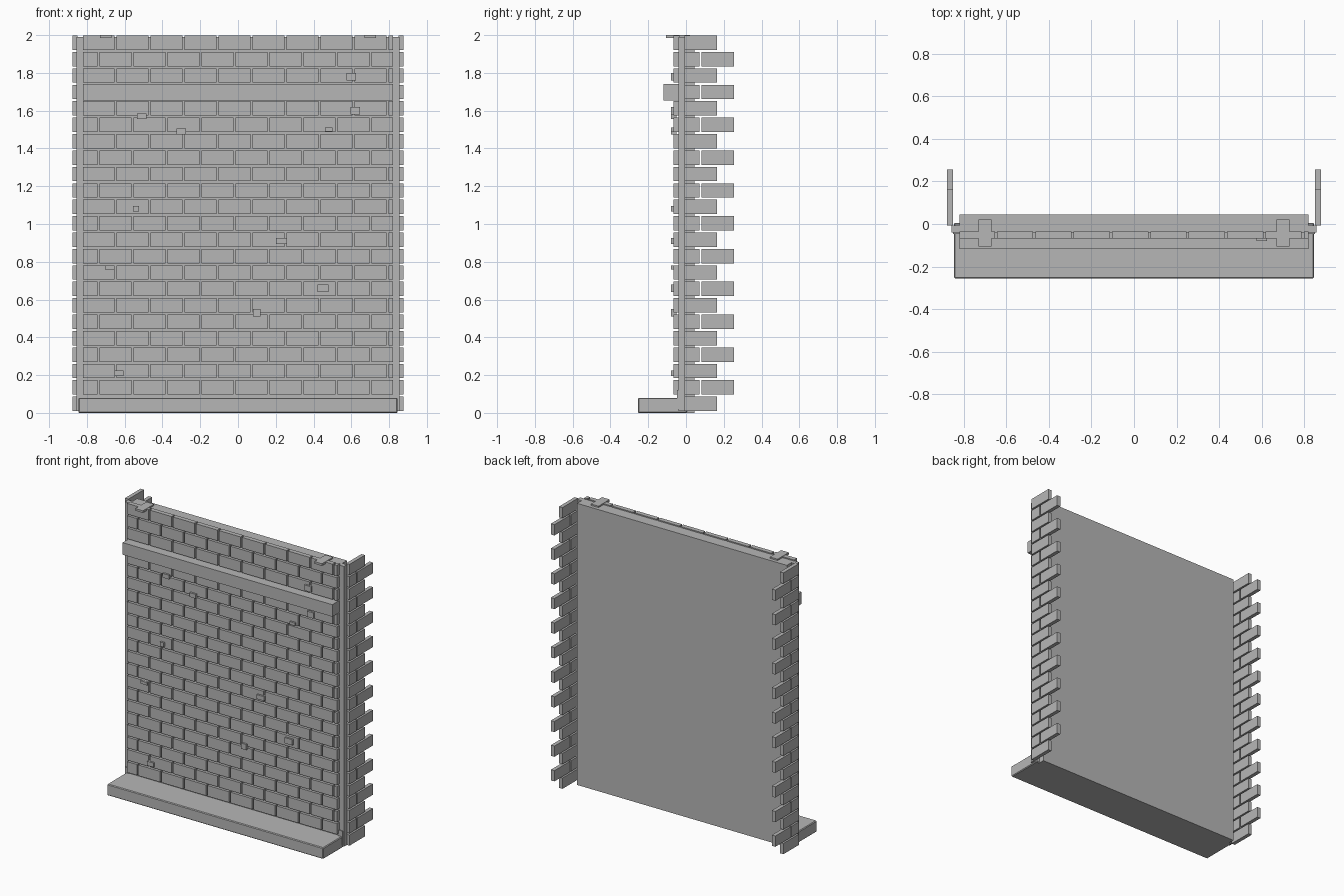
import bpy
import bmesh
from mathutils import Matrix, Vector

cube = bpy.data.objects.get("Cube")
if cube:
    bpy.data.objects.remove(cube, do_unlink=True)

stone = bpy.data.materials.new("grey_stone")
stone.use_nodes = True
colour = (0.47, 0.47, 0.47, 1)
stone.diffuse_color = colour
stone.node_tree.nodes["Principled BSDF"].inputs["Base Color"].default_value = colour


def build(name, boxes, bevel=0):
    """Make one object from boxes given as (x range, y range, z range)."""
    bm = bmesh.new()
    for ranges in boxes:
        centre = Vector([(a + b) / 2 for a, b in ranges])
        size = [b - a for a, b in ranges]
        bmesh.ops.create_cube(bm, size=1, matrix=Matrix.Translation(centre) @ Matrix.Diagonal((*size, 1)))
    mesh = bpy.data.meshes.new(name)
    bm.to_mesh(mesh)
    bm.free()
    mesh.materials.append(stone)
    obj = bpy.data.objects.new(name, mesh)
    bpy.context.collection.objects.link(obj)
    if bevel:
        mod = obj.modifiers.new("Bevel", "BEVEL")
        mod.width = bevel
        mod.segments = 1
    return obj


HALF = 0.82          # half width of the wall
ROWS = 23
PITCH = 0.0869       # course height with its joint
BRICK = 0.18         # brick length with its joint
GAP = 0.01
BAND_ROW = 19


def course(row):
    middle = 0.048 + PITCH * row
    return middle - 0.038, min(middle + 0.038, 2)


# Backing wall, base slab and projecting band
build("backing_wall", [((-HALF, HALF), (-0.04, 0.045), (0, 1.99))])
build("base_slab", [((-0.845, 0.845), (-0.255, 0.005), (0, 0.08))], 0.005)
build("projecting_band", [((-HALF, HALF), (-0.118, -0.03), (1.655, 1.74))])

# Front bricks in running bond, trimmed at both ends
bricks = []
for row in range(1, ROWS):
    if row == BAND_ROW:
        continue
    start = -0.828 if row % 2 == 0 else -0.918
    for i in range(11):
        left = max(start + i * BRICK + GAP / 2, -HALF)
        right = min(start + (i + 1) * BRICK - GAP / 2, HALF)
        if right - left > 0.01:
            bricks.append(((left, right), (-0.067, -0.035), course(row)))
build("front_bricks", bricks)

# Toothed brick returns and corner strips on both sides
for side, sign in (("left", 1), ("right", -1)):
    def span(a, b):
        return tuple(sorted((a * sign, b * sign)))

    teeth = []
    for row in range(ROWS):
        pieces = [(-0.008, 0.072), (0.082, 0.255)] if row % 2 else [(-0.008, 0.165)]
        teeth += [(span(0.85, 0.877), piece, course(row)) for piece in pieces]
    build(side + "_return_bricks", teeth)
    build(side + "_corner_strip", [(span(HALF, 0.856), (-0.04, -0.006), (0.01, 1.99))])
    build(side + "_corner_foot", [(span(HALF, 0.85), (-0.047, -0.036), (0.02, 0.12))])
    build(side + "_top_clamp", [(span(0.67, 0.73), (-0.105, 0.02), (1.985, 2))])

# Small raised chips on the brick face: centre x, centre z, width, height
chips = [
    (0.6, 1.78, 0.05, 0.04), (0.62, 1.6, 0.05, 0.04), (-0.51, 1.57, 0.05, 0.03),
    (-0.3, 1.49, 0.05, 0.03), (0.48, 1.5, 0.04, 0.02), (-0.54, 1.08, 0.03, 0.03),
    (0.23, 0.91, 0.06, 0.03), (-0.68, 0.77, 0.05, 0.02), (0.45, 0.66, 0.06, 0.04),
    (0.1, 0.53, 0.04, 0.04), (-0.63, 0.21, 0.05, 0.03),
]
build("brick_chips", [((x - w / 2, x + w / 2), (-0.08, -0.05), (z - h / 2, z + h / 2)) for x, z, w, h in chips])
